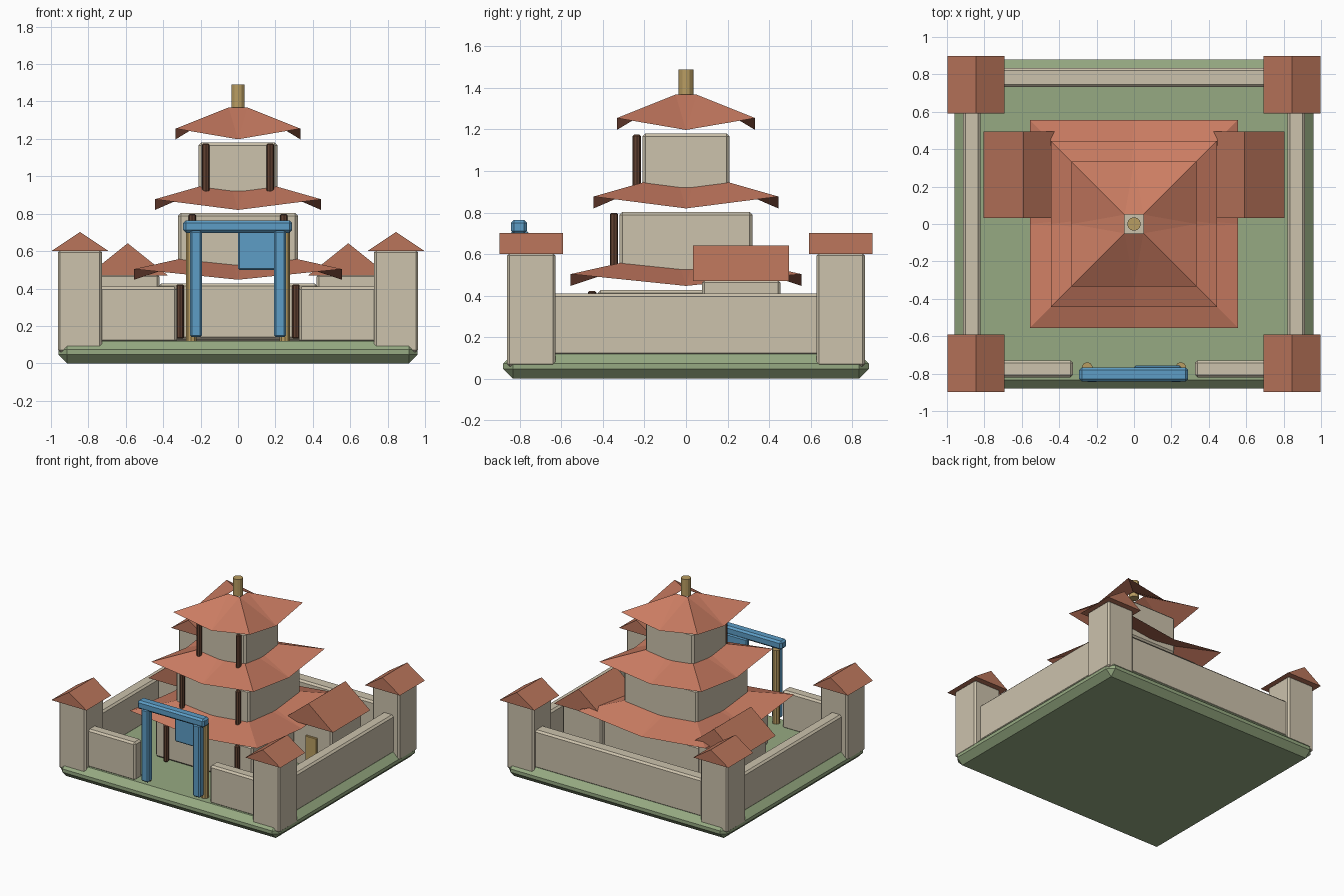
import bpy, bmesh, math
from mathutils import Matrix

if "Cube" in bpy.data.objects:
    bpy.data.objects.remove(bpy.data.objects["Cube"])


def lin(c):
    return ((c / 255 + 0.055) / 1.055) ** 2.4


def material(name, r, g, b):
    m = bpy.data.materials.new(name)
    m.diffuse_color = (lin(r), lin(g), lin(b), 1)
    m.use_nodes = True
    m.node_tree.nodes["Principled BSDF"].inputs["Base Color"].default_value = m.diffuse_color
    return m


GREEN = material("grass_green", 150, 170, 130)
CREAM = material("plaster_cream", 204, 194, 172)
ROOF = material("terracotta", 202, 124, 98)
ROOF2 = material("dull_terracotta", 186, 117, 91)
BROWN = material("dark_wood", 98, 66, 50)
BLUE = material("gate_blue", 93, 157, 198)
GOLD = material("brass_gold", 185, 157, 98)


def finish(bm, name, mat):
    bmesh.ops.recalc_face_normals(bm, faces=bm.faces)
    me = bpy.data.meshes.new(name)
    bm.to_mesh(me)
    bm.free()
    me.materials.append(mat)
    ob = bpy.data.objects.new(name, me)
    bpy.context.collection.objects.link(ob)
    return ob


def box(name, mat, x, y, z, bevel=0.0):
    """Chamfered box from (min, max) pairs."""
    bm = bmesh.new()
    bmesh.ops.create_cube(bm, size=1)
    for v in bm.verts:
        v.co = [r[0] if c < 0 else r[1] for c, r in zip(v.co, (x, y, z))]
    if bevel:
        bmesh.ops.bevel(bm, geom=bm.edges[:], offset=bevel, segments=1,
                        affect='EDGES', profile=0.5)
    return finish(bm, name, mat)


def span(c, size):
    return (c - size / 2, c + size / 2)


def cylinder(name, mat, x, y, z0, z1, r, sides=8, bevel=0.0):
    bm = bmesh.new()
    bmesh.ops.create_cone(bm, cap_ends=True, segments=sides, radius1=r, radius2=r,
                          depth=z1 - z0,
                          matrix=Matrix.Translation((x, y, (z0 + z1) / 2)))
    if bevel:
        rims = [e for e in bm.edges if abs(e.verts[0].co.z - e.verts[1].co.z) < 1e-5]
        bmesh.ops.bevel(bm, geom=rims, offset=bevel, segments=1, affect='EDGES')
    return finish(bm, name, mat)


def gable(name, x, y, z0, z1):
    """Triangular prism with its ridge along y."""
    bm = bmesh.new()
    profile = [(x[0], z0), (x[1], z0), (sum(x) / 2, z1)]
    f = bm.faces.new([bm.verts.new((px, y[0], pz)) for px, pz in profile])
    ext = bmesh.ops.extrude_face_region(bm, geom=[f], use_keep_orig=True)
    for g in ext['geom']:
        if isinstance(g, bmesh.types.BMVert):
            g.co.y = y[1]
    return finish(bm, name, ROOF2)


def curved_roof(name, half, z):
    """Open sheet roof: eaves dip in the middle, corners turn up, hole on top."""
    ring = [(-1, -1), (0, -1), (1, -1), (1, 0), (1, 1), (0, 1), (-1, 1), (-1, 0)]
    bm = bmesh.new()
    low = [bm.verts.new((a * half, b * half, z + (0.057 if a and b else 0))) for a, b in ring]
    top = [bm.verts.new((a * 0.05, b * 0.05, z + 0.17)) for a, b in ring]
    for i in range(8):
        j = (i + 1) % 8
        # split so that hips and mid lines stay crisp
        if i % 2 == 0:
            bm.faces.new((low[i], low[j], top[i]))
            bm.faces.new((low[j], top[j], top[i]))
        else:
            bm.faces.new((low[i], low[j], top[j]))
            bm.faces.new((low[i], top[j], top[i]))
    return finish(bm, name, ROOF)


# Ground slab
box("ground_slab", GREEN, (-0.96, 0.96), (-0.88, 0.88), (0, 0.12), 0.047)

# Pagoda: body half width, top of body, post x, roof half width, roof eave z
storeys = [(0.425, 0.427, 0.31, 0.555, 0.447),
           (0.32, 0.803, 0.245, 0.445, 0.82),
           (0.21, 1.18, 0.172, 0.333, 1.198)]
for n, (h, zt, px, rh, rz) in enumerate(storeys, 1):
    box(f"storey_{n}", CREAM, (-h, h), (-h, h), (zt - 0.3, zt), 0.014)
    for s in (-1, 1):
        cylinder(f"storey_{n}_post", BROWN, s * px, -h - 0.027, zt - 0.295, zt - 0.005, 0.02, 8, 0.006)
    curved_roof(f"pagoda_roof_{n}", rh, rz)
cylinder("finial", GOLD, 0, 0, 1.355, 1.49, 0.036, 12)

# Corner towers
for sx in (-1, 1):
    for sy in (-1, 1):
        cx, cy = sx * 0.845, sy * 0.745
        box("tower", CREAM, span(cx, 0.235), span(cy, 0.233), (0.06, 0.605), 0.012)
        gable("tower_roof", span(cx, 0.306), span(cy, 0.308), 0.6, 0.702)

# Perimeter walls
box("back_wall", CREAM, (-0.8, 0.8), (0.732, 0.835), (0.11, 0.41), 0.014)
for s in (-1, 1):
    box("side_wall", CREAM, span(s * 0.868, 0.095), (-0.7, 0.7), (0.11, 0.41), 0.014)
    box("front_wall", CREAM, sorted((s * 0.325, s * 0.8)), (-0.82, -0.73), (0.11, 0.41), 0.014)

# Side halls with doors
for s in (-1, 1):
    cx = s * 0.59
    box("side_hall", CREAM, span(cx, 0.34), (0.078, 0.455), (0.11, 0.475), 0.012)
    gable("side_hall_roof", span(cx, 0.43), (0.033, 0.495), 0.47, 0.642)
    box("side_hall_door", GOLD, span(cx, 0.1), (0.065, 0.085), (0.12, 0.365), 0.004)

# Gate
for s in (-1, 1):
    box("gate_post", BLUE, span(s * 0.225, 0.064), span(-0.815, 0.06), (0.14, 0.71), 0.01)
    cylinder("gate_back_post", GOLD, s * 0.25, -0.768, 0.115, 0.7, 0.029, 10)
box("gate_beam", BLUE, (-0.293, 0.29), (-0.843, -0.766), (0.698, 0.765), 0.014)
box("gate_panel", BLUE, (0.0, 0.25), (-0.79, -0.757), (0.5, 0.71), 0.008)
